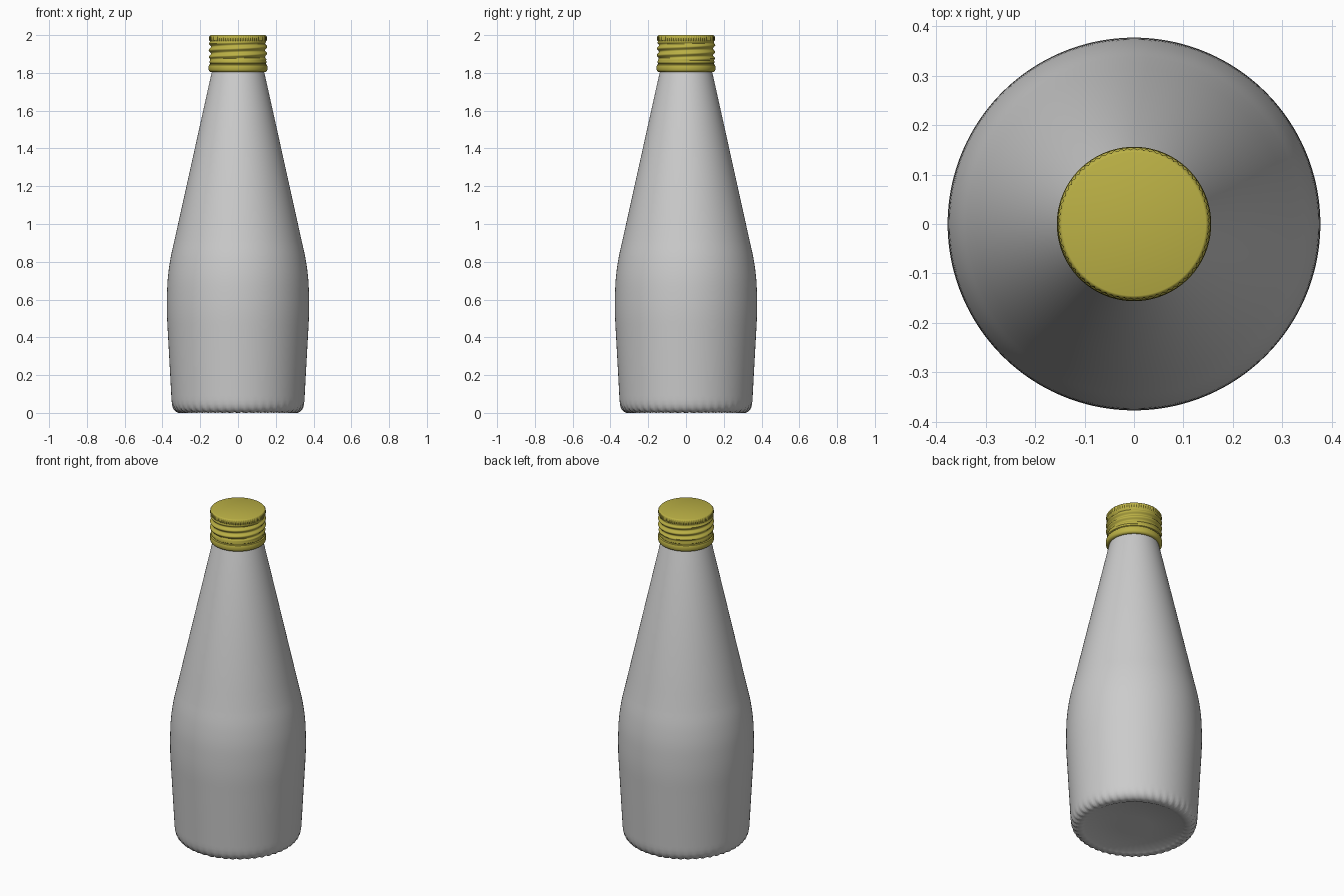
import bpy, bmesh
from math import sin, cos, pi, radians

if "Cube" in bpy.data.objects:
    bpy.data.objects.remove(bpy.data.objects["Cube"])

TAU = 2 * pi


def lathe(name, profile, segs, shape=None, angle=35):
    """Spin (r, z) points round z; shape(k, a, r, z) may adjust each vertex."""
    bm = bmesh.new()
    rings = []
    for k, (r, z) in enumerate(profile):
        ring = []
        for s in range(segs):
            a = TAU * s / segs
            rr, zz = shape(k, a, r, z) if shape else (r, z)
            ring.append(bm.verts.new((rr * cos(a), rr * sin(a), zz)))
        rings.append(ring)
    for lo, hi in zip(rings, rings[1:]):
        for s in range(segs):
            t = (s + 1) % segs
            bm.faces.new((lo[s], lo[t], hi[t], hi[s]))
    bm.faces.new(rings[0][::-1])
    bm.faces.new(rings[-1])
    mesh = bpy.data.meshes.new(name)
    bm.to_mesh(mesh)
    bm.free()
    obj = bpy.data.objects.new(name, mesh)
    bpy.context.collection.objects.link(obj)
    bpy.ops.object.select_all(action='DESELECT')
    obj.select_set(True)
    bpy.context.view_layer.objects.active = obj
    bpy.ops.object.shade_smooth_by_angle(angle=radians(angle))
    return obj


def smooth(points, steps):
    """Catmull-Rom curve through the given points."""
    p = [points[0]] + points + [points[-1]]
    out = []
    for i in range(1, len(p) - 2):
        for s in range(steps):
            t = s / steps
            out.append(tuple(0.5 * (2 * b + (c - a) * t + (2 * a - 5 * b + 4 * c - d) * t * t
                                    + (3 * b - a - 3 * c + d) * t ** 3)
                             for a, b, c, d in zip(*p[i - 1:i + 3])))
    return out + [points[-1]]


# Bottle: shallow base, slanted grip ribs at the foot, belly and long cone neck
foot = [(0.10, 0.014), (0.27, 0.012), (0.285, 0.007), (0.30, 0.003), (0.315, 0.003),
        (0.328, 0.008), (0.339, 0.018), (0.346, 0.032), (0.350, 0.05)]
body = smooth([(0.352, 0.07), (0.359, 0.2), (0.370, 0.4), (0.376, 0.52), (0.376, 0.62),
               (0.371, 0.72), (0.357, 0.82), (0.337, 0.91)], 4)
neck = [(0.315, 1.01), (0.140, 1.80), (0.128, 1.83), (0.128, 1.96)]
weights = [0, 0, 0.4, 1, 1, 1, 1, 0.7, 0.3]


def foot_ribs(k, a, r, z):
    if k >= len(foot):
        return r, z
    w = weights[k] * (0.5 + 0.5 * cos(48 * a + 0.7 * k))
    return r - 0.004 * w, max(0.0, z - 0.003 + 0.005 * w) if weights[k] else z


lathe("bottle", foot + body + neck, 192, foot_ribs)

# Screw cap: tamper band, helical thread bulges, knurled rim, flat top
Z0, Z1, PITCH = 1.866, 1.966, 0.036
band = [(0.130, 1.806), (0.146, 1.805), (0.153, 1.810), (0.156, 1.818), (0.156, 1.834),
        (0.153, 1.843), (0.147, 1.846), (0.147, 1.850), (0.151, 1.853), (0.151, 1.859)]
thread = [(0.143, Z0 + (Z1 - Z0) * i / 30) for i in range(31)]
rim = [(0.149, 1.969), (0.152, 1.972), (0.152, 1.992), (0.150, 1.996), (0.1475, 1.999), (0.145, 2.0)]


def cap_shape(k, a, r, z):
    if len(band) <= k < len(band) + len(thread):
        fade = min(1, (z - Z0) / 0.012, (Z1 - z) / 0.012)
        bulge = 0.5 + 0.5 * cos(TAU * (z - Z0) / PITCH - a)
        r += 0.006 * (1 - fade) + 0.012 * fade * bulge
    elif 1.971 < z < 1.993:
        r += 0.002 * cos(72 * a)
    return r, z


cap = lathe("screw_cap", band + thread + rim, 288, cap_shape, 40)
gold = bpy.data.materials.new("cap_yellow")
gold.diffuse_color = (0.50, 0.44, 0.06, 1)
gold.use_nodes = True
gold.node_tree.nodes["Principled BSDF"].inputs["Base Color"].default_value = gold.diffuse_color
cap.data.materials.append(gold)
